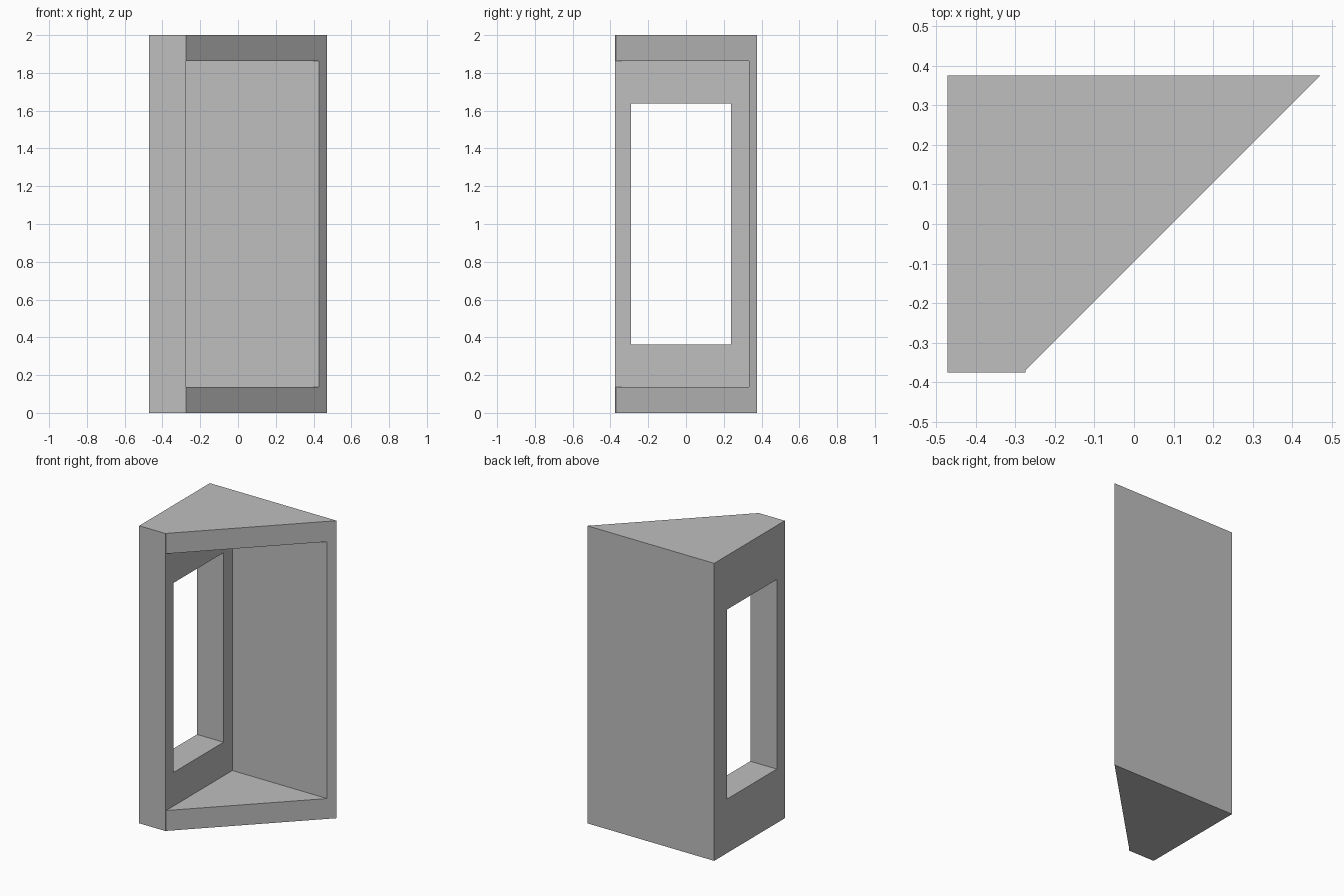
import bpy
import bmesh

cube = bpy.data.objects.get("Cube")
if cube:
    bpy.data.objects.remove(cube, do_unlink=True)

# Single plain material
grey = bpy.data.materials.new("light_grey")
grey.use_nodes = True
colour = (0.52, 0.52, 0.52, 1)
grey.diffuse_color = colour
grey.node_tree.nodes["Principled BSDF"].inputs["Base Color"].default_value = colour


def prism(name, outline, z0, z1):
    """Extrude a counter-clockwise floor outline from z0 to z1."""
    bm = bmesh.new()
    base = bm.faces.new([bm.verts.new((x, y, z0)) for x, y in outline])
    top = bmesh.ops.extrude_face_region(bm, geom=[base])["geom"]
    verts = [g for g in top if isinstance(g, bmesh.types.BMVert)]
    bmesh.ops.translate(bm, verts=verts, vec=(0, 0, z1 - z0))
    bmesh.ops.recalc_face_normals(bm, faces=bm.faces)
    mesh = bpy.data.meshes.new(name)
    bm.to_mesh(mesh)
    bm.free()
    mesh.materials.append(grey)
    obj = bpy.data.objects.new(name, mesh)
    bpy.context.collection.objects.link(obj)
    return obj


def rectangle(x0, x1, y0, y1):
    return [(x0, y0), (x1, y0), (x1, y1), (x0, y1)]


def cut(target, cutter):
    """Subtract the cutter, then discard it."""
    cutter.hide_render = True
    mod = target.modifiers.new(cutter.name, "BOOLEAN")
    mod.operation = "DIFFERENCE"
    mod.solver = "EXACT"
    mod.object = cutter
    bpy.context.view_layer.objects.active = target
    bpy.ops.object.modifier_apply(modifier=mod.name)
    bpy.data.objects.remove(cutter, do_unlink=True)


LEFT, INNER, RIGHT = -0.472, -0.275, 0.471
FRONT, BACK = -0.375, 0.375

# Wedge-shaped body with a slanted open side
body = prism("wedge_cabinet", [
    (LEFT, FRONT), (INNER, FRONT), (INNER, -0.371), (RIGHT, BACK), (LEFT, BACK),
], 0, 2)

# Triangular cavity opening through the slanted side
cut(body, prism("cavity_cutter", rectangle(INNER, 1, -1, 0.333), 0.137, 1.863))

# Window through the thick side wall
cut(body, prism("window_cutter", rectangle(-0.7, -0.2, -0.29, 0.239), 0.363, 1.637))
